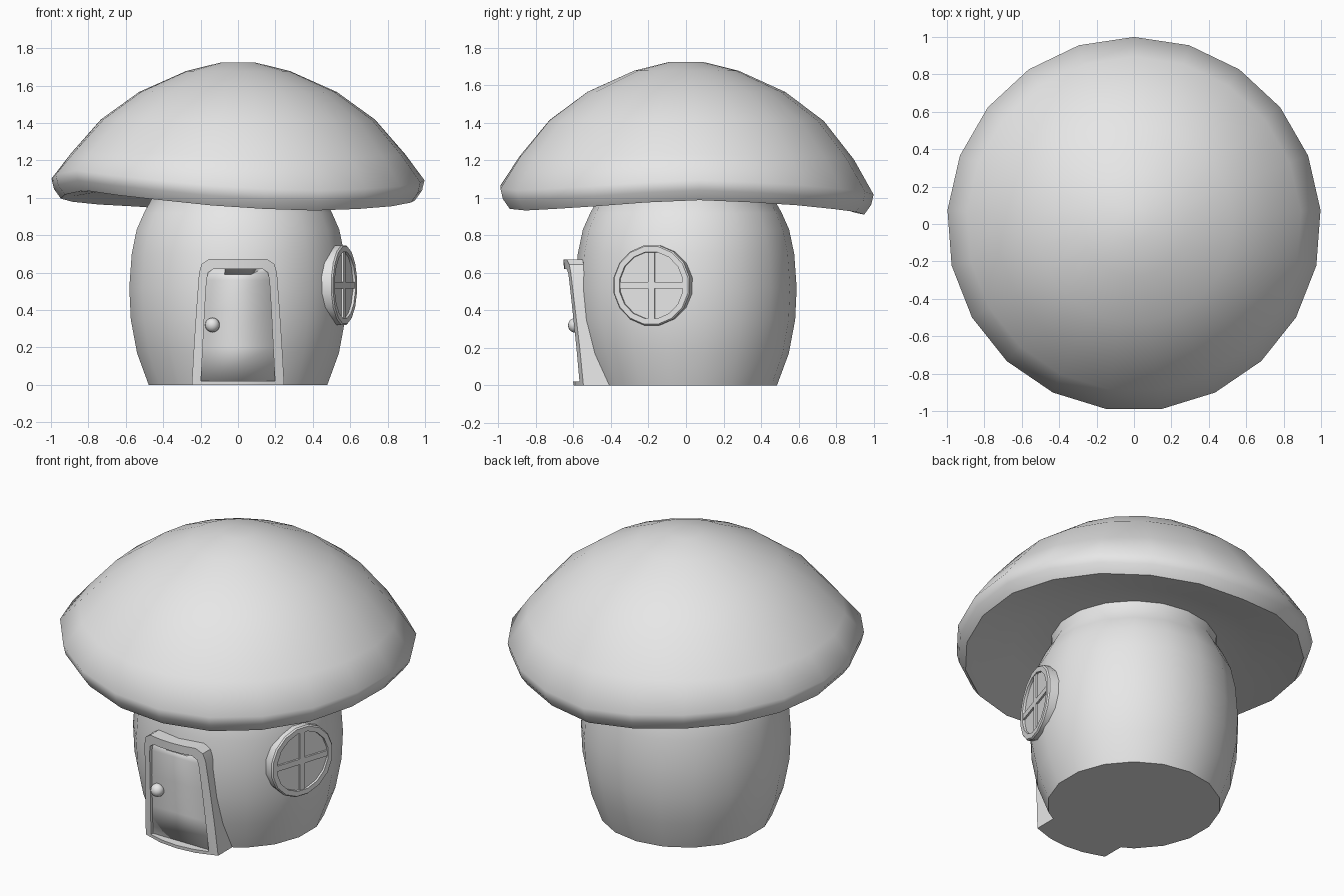
import bpy, bmesh, math
from mathutils import Matrix, Vector

old = bpy.data.objects.get("Cube")
if old:
    bpy.data.objects.remove(old, do_unlink=True)

grey = bpy.data.materials.new("plain_grey")
grey.use_nodes = True
colour = (0.8, 0.8, 0.8, 1)
grey.diffuse_color = colour
grey.node_tree.nodes["Principled BSDF"].inputs["Base Color"].default_value = colour


def lerp(table, t):
    """Straight-line interpolation through (key, value) pairs."""
    for (a, u), (b, v) in zip(table, table[1:]):
        if t <= b:
            return u + (v - u) * (t - a) / (b - a)
    return table[-1][1]


def finish(name, bm, angle=30):
    bmesh.ops.recalc_face_normals(bm, faces=bm.faces[:])
    mesh = bpy.data.meshes.new(name)
    bm.to_mesh(mesh)
    bm.free()
    mesh.materials.append(grey)
    obj = bpy.data.objects.new(name, mesh)
    bpy.context.collection.objects.link(obj)
    bpy.ops.object.select_all(action='DESELECT')
    obj.select_set(True)
    bpy.context.view_layer.objects.active = obj
    bpy.ops.object.shade_smooth_by_angle(angle=math.radians(angle))
    return obj


def bridge(bm, loops, closed=False):
    """Skin a series of closed loops of points with quads."""
    rings = [[bm.verts.new(p) for p in loop] for loop in loops]
    pairs = list(zip(rings, rings[1:]))
    if closed:
        pairs.append((rings[-1], rings[0]))
    for a, b in pairs:
        n = len(a)
        for i in range(n):
            j = (i + 1) % n
            bm.faces.new((a[i], a[j], b[j], b[i]))
    return rings


def revolve(profile, sides, wave=None):
    """Points are (radius, height, share of the wave)."""
    loops = []
    for r, z, w in profile:
        loop = []
        for i in range(sides):
            a = math.tau * i / sides + math.pi / 2
            lift = w * wave(a) if wave else 0
            loop.append((r * math.cos(a), r * math.sin(a), z + lift))
        loops.append(loop)
    return loops


# Stem
bm = bmesh.new()
stem = [(.485, 0, 0), (.548, .17, 0), (.582, .35, 0), (.59, .52, 0),
        (.577, .7, 0), (.55, .83, 0), (.51, .92, 0), (.465, 1.0, 0), (.47, 1.08, 0)]
rings = bridge(bm, revolve(stem, 18))
bm.faces.new(rings[0])
bm.faces.new(rings[-1])
finish("stem", bm, 35)

# Cap with a wavy rim
rim = [.99, .97, .935, .91, .95, .97, 1.0, 1.04, .995, .945, .93, .955, .99]
rim_table = [(i * 30, z - .963) for i, z in enumerate(rim)]


def rim_wave(a):
    return lerp(rim_table, math.degrees(a) % 360)


bm = bmesh.new()
cap = [(.09, 1.724, 0), (.28, 1.677, 0), (.53, 1.565, .03), (.735, 1.415, .12),
       (.895, 1.225, .4), (1.0, 1.07, 1), (.987, 1.015, 1), (.95, .963, 1),
       (.905, .972, 1), (.68, 1.02, .5), (.44, 1.055, 0)]
rings = bridge(bm, revolve(cap, 21, rim_wave))
bm.faces.new(rings[0])
bm.faces.new(rings[-1])
finish("cap", bm, 58)

# Door frame, bent to follow the stem
outer = [(0, 0), (.12, 0), (.247, 0), (.236, .2), (.223, .4), (.208, .6),
         (.195, .645), (.155, .672), (.08, .672), (0, .672)]
inner = [(0, .02), (.1, .02), (.198, .02), (.188, .2), (.178, .4), (.168, .56),
         (.16, .6), (.13, .62), (.07, .62), (0, .62)]
front = [(0, .6), (.25, .617), (.5, .64), (.68, .655)]
panel = [(0, .545), (.25, .572), (.5, .598), (.68, .602)]


def full(half):
    return half + [(-x, z) for x, z in half[-2:0:-1]]


def on_front(x, z):
    return (x, -math.sqrt(lerp(front, z) ** 2 - x * x), z)


def on_panel(x, z, back=0.0):
    return (x, back - lerp(panel, z), z)


bm = bmesh.new()
bridge(bm, [[on_panel(x, z, .2) for x, z in full(outer)],
            [on_front(x, z) for x, z in full(outer)],
            [on_front(x, z) for x, z in full(inner)],
            [on_panel(x, z, .2) for x, z in full(inner)]], closed=True)
finish("door_frame", bm)

# Door panel
bm = bmesh.new()
rows = [[bm.verts.new(on_panel(s * x, z)) for s in (-1, 1)] for x, z in inner[2:-1]]
for a, b in zip(rows, rows[1:]):
    bm.faces.new((a[0], a[1], b[1], b[0]))
door = finish("door_panel", bm)
solid = door.modifiers.new("thickness", 'SOLIDIFY')
solid.thickness = .03

# Door knob
bm = bmesh.new()
bmesh.ops.create_uvsphere(bm, u_segments=16, v_segments=10, radius=.039,
                          matrix=Matrix.Translation((-.137, -.59, .32)))
finish("door_knob", bm, 60)

# Round window: local z points out of the wall, local y points up
turn = math.radians(-18)
out = Vector((math.cos(turn), math.sin(turn), 0))
side = Vector((-math.sin(turn), math.cos(turn), 0))
up = Vector((0, 0, 1))
place = Matrix((side, up, out)).transposed().to_4x4()
place.translation = out * .602 + up * .533


def ring(radius, depth, sides=16):
    angles = [math.tau * (i + .5) / sides for i in range(sides)]
    return [place @ Vector((radius * math.cos(a), radius * math.sin(a), depth))
            for a in angles]


bm = bmesh.new()
bridge(bm, [ring(.213, -.1), ring(.217, -.008), ring(.21, 0),
            ring(.18, 0), ring(.175, -.1)], closed=True)
finish("window_frame", bm)

bm = bmesh.new()
panes = bridge(bm, [ring(.18, -.06), ring(.18, -.014)])
for loop in panes:
    bm.faces.new(loop)
finish("window_pane", bm)

bm = bmesh.new()
for w, h in ((.034, .36), (.36, .034)):
    bmesh.ops.create_cube(bm, size=1, matrix=place @ Matrix.Translation((0, 0, -.02))
                          @ Matrix.Diagonal((w, h, .034, 1)))
finish("window_bars", bm)
